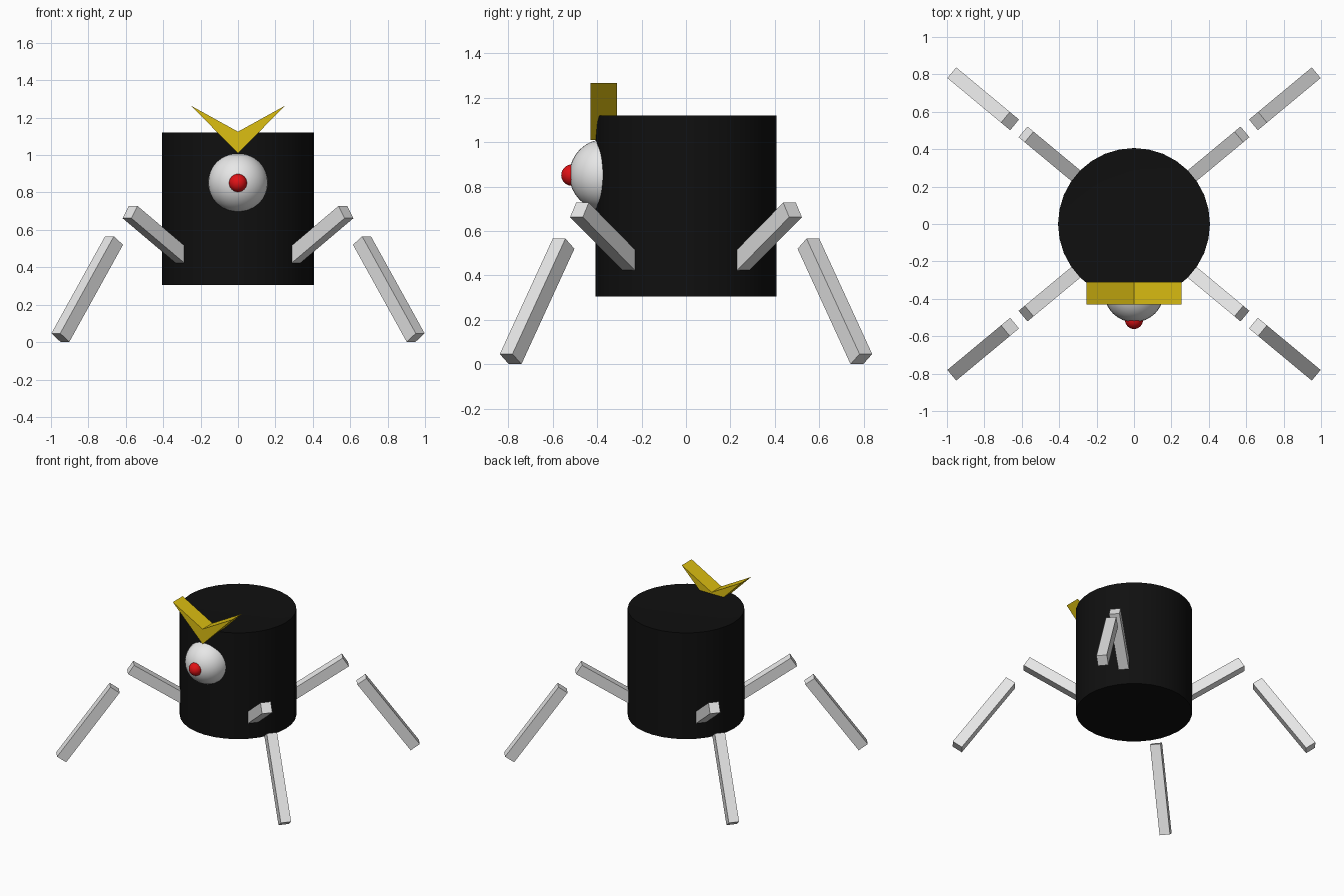
import bpy, bmesh, math
from mathutils import Matrix, Vector

if "Cube" in bpy.data.objects:
    bpy.data.objects.remove(bpy.data.objects["Cube"])


def material(name, rgb):
    m = bpy.data.materials.new(name)
    m.diffuse_color = (*rgb, 1)
    m.use_nodes = True
    m.node_tree.nodes["Principled BSDF"].inputs["Base Color"].default_value = m.diffuse_color
    return m


BLACK = material("black", (0.005, 0.005, 0.005))
WHITE = material("white", (0.8, 0.8, 0.8))
RED = material("red", (0.75, 0.006, 0.008))
GOLD = material("gold", (0.72, 0.52, 0.006))


def add(name, bm, mat, smooth=False):
    bmesh.ops.recalc_face_normals(bm, faces=bm.faces)
    mesh = bpy.data.meshes.new(name)
    bm.to_mesh(mesh)
    bm.free()
    mesh.materials.append(mat)
    ob = bpy.data.objects.new(name, mesh)
    bpy.context.collection.objects.link(ob)
    if smooth:
        bpy.ops.object.select_all(action='DESELECT')
        ob.select_set(True)
        bpy.context.view_layer.objects.active = ob
        bpy.ops.object.shade_smooth_by_angle(angle=math.radians(35))
    return ob


# Cylindrical body with a shallow round recess in the lid
bm = bmesh.new()
bmesh.ops.create_cone(bm, cap_ends=True, segments=32, radius1=0.406, radius2=0.406,
                      depth=0.815, matrix=Matrix.Translation((0, 0, 0.7125)))
lid = max(bm.faces, key=lambda f: f.calc_center_median().z)
bmesh.ops.inset_region(bm, faces=[lid], thickness=0.12)
bmesh.ops.translate(bm, verts=lid.verts, vec=(0, 0, -0.008))
add("body", bm, BLACK, True)


# Eye and pupil
def ball(name, y, z, radius, mat):
    bm = bmesh.new()
    bmesh.ops.create_uvsphere(bm, u_segments=32, v_segments=16, radius=radius,
                              matrix=Matrix.Translation((0, y, z)))
    add(name, bm, mat, True)


ball("eye", -0.365, 0.853, 0.16, WHITE)
ball("pupil", -0.513, 0.851, 0.048, RED)

# V-shaped crest, extruded front to back
bm = bmesh.new()
outline = [(0, 1.01), (0.253, 1.265), (0, 1.125), (-0.253, 1.265)]
front = [bm.verts.new((x, -0.43, z)) for x, z in outline]
faces = [bm.faces.new((front[0], front[1], front[2])),
         bm.faces.new((front[0], front[2], front[3]))]
out = bmesh.ops.extrude_face_region(bm, geom=faces, use_keep_orig=True)
bmesh.ops.translate(bm, vec=(0, 0.12, 0),
                    verts=[v for v in out["geom"] if isinstance(v, bmesh.types.BMVert)])
add("crest", bm, GOLD)


# Legs: square bars lying in a radial plane, given by (radius, height) end points
def bar(name, start, end, angle):
    a = Vector((start[0], 0, start[1]))
    b = Vector((end[0], 0, end[1]))
    d = b - a
    tilt = Matrix.Rotation(-math.atan2(d.z, d.x), 4, 'Y')
    bm = bmesh.new()
    bmesh.ops.create_cube(bm, size=1)
    bmesh.ops.transform(bm, verts=bm.verts, matrix=Matrix.Rotation(angle, 4, 'Z')
                        @ Matrix.Translation((a + b) / 2) @ tilt
                        @ Matrix.Diagonal((d.length, 0.074, 0.078, 1)))
    add(name, bm, WHITE)


SPREAD = math.radians(39.7)
for label, angle in (("back_right", SPREAD), ("back_left", math.pi - SPREAD),
                     ("front_left", math.pi + SPREAD), ("front_right", -SPREAD)):
    bar("upper_leg_" + label, (0.25, 0.37), (0.75, 0.695), angle)
    bar("lower_leg_" + label, (0.8615, 0.543), (1.2345, 0.024), angle)
